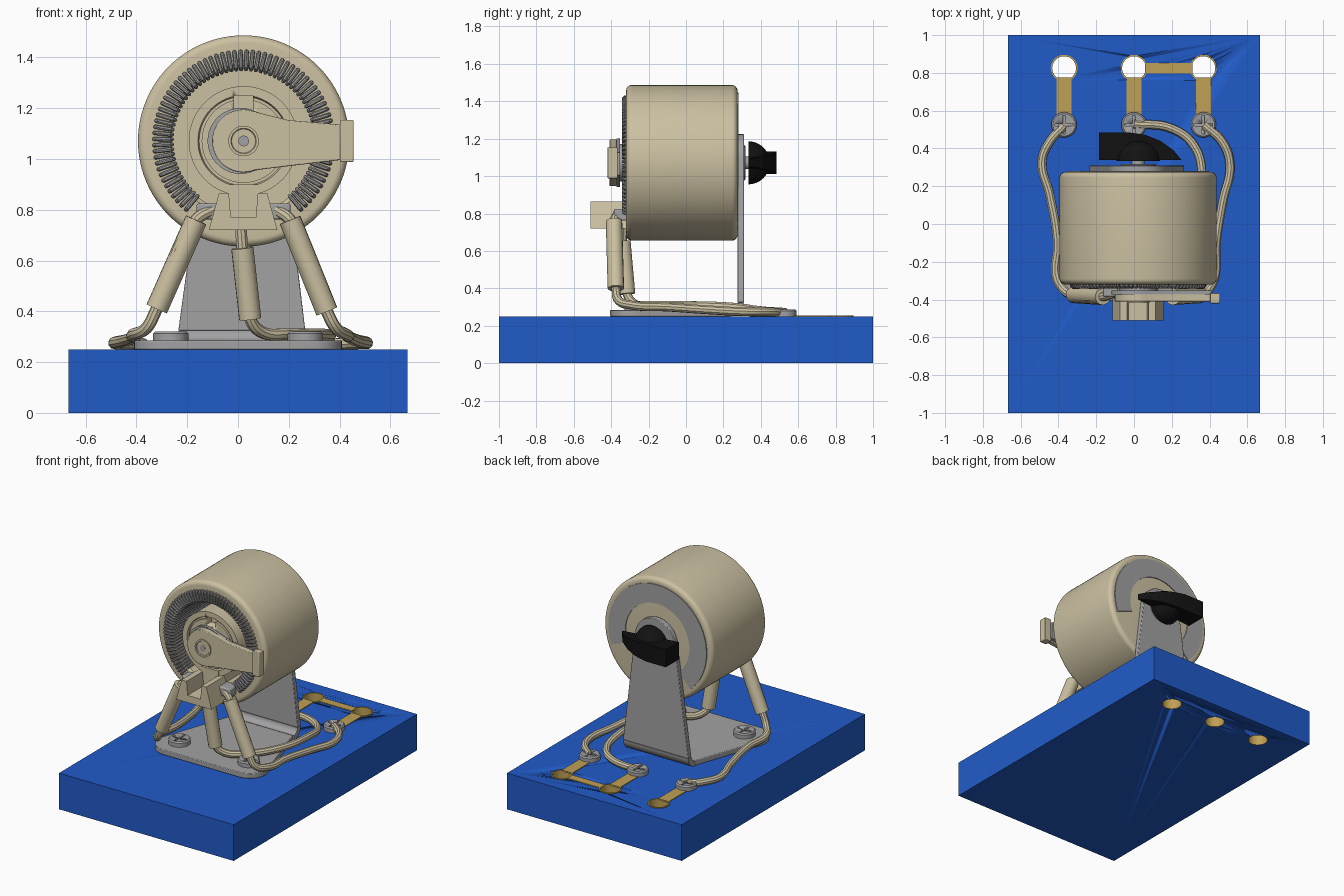
import bpy, bmesh
from math import cos, sin, pi, radians

if "Cube" in bpy.data.objects:
    bpy.data.objects.remove(bpy.data.objects["Cube"])

CX, CZ = 0.022, 1.071          # drum axis


def mat(name, rgb):
    m = bpy.data.materials.new(name)
    m.diffuse_color = (*rgb, 1)
    m.use_nodes = True
    m.node_tree.nodes["Principled BSDF"].inputs["Base Color"].default_value = m.diffuse_color
    return m


BLUE = mat("blue", (0.015, 0.105, 0.58))
CREAM = mat("cream", (0.60, 0.53, 0.36))
BRASS = mat("brass", (0.52, 0.35, 0.09))
BLACK = mat("black", (0.006, 0.006, 0.006))
GREY = mat("grey", (0.36, 0.36, 0.37))


def finish(ob, m):
    ob.data.materials.clear()
    ob.data.materials.append(m)
    bpy.ops.object.select_all(action='DESELECT')
    ob.select_set(True)
    bpy.context.view_layer.objects.active = ob
    bpy.ops.object.shade_smooth_by_angle(angle=radians(35))
    return ob


def from_bmesh(name, bm, m):
    bmesh.ops.remove_doubles(bm, verts=bm.verts, dist=1e-5)
    bmesh.ops.recalc_face_normals(bm, faces=bm.faces)
    me = bpy.data.meshes.new(name)
    bm.to_mesh(me)
    bm.free()
    ob = bpy.data.objects.new(name, me)
    bpy.context.collection.objects.link(ob)
    return finish(ob, m)


def lathe(name, prof, m, axis='Y', c=(CX, CZ), n=64, a0=0, a1=360):
    """Turn a closed (radius, height) profile round the y or z axis."""
    bm = bmesh.new()
    full = a1 - a0 == 360
    rings = []
    for i in range(n if full else n + 1):
        a = radians(a0 + (a1 - a0) * i / n)
        ring = []
        for r, h in prof:
            u, v = c[0] + r * cos(a), c[1] + r * sin(a)
            ring.append(bm.verts.new((u, h, v) if axis == 'Y' else (u, v, h)))
        rings.append(ring)
    k = len(prof)
    for i in range(n):
        p, q = rings[i], rings[(i + 1) % len(rings)]
        for j in range(k):
            bm.faces.new((p[j], p[(j + 1) % k], q[(j + 1) % k], q[j]))
    if not full:
        bm.faces.new(rings[0])
        bm.faces.new(rings[-1])
    return from_bmesh(name, bm, m)


def disc(name, r, h0, h1, m, axis='Y', c=(CX, CZ), b=0.006, n=48):
    return lathe(name, [(0, h0), (r, h0), (r, h1 - b), (r - b, h1), (0, h1)], m, axis, c, n)


def prism(name, pts, h0, h1, m, plane='XZ', bevel=0.0):
    """Extrude an outline drawn in a plane along the remaining axis."""
    put = {'XZ': lambda u, v, h: (u, h, v), 'XY': lambda u, v, h: (u, v, h),
           'YZ': lambda u, v, h: (h, u, v)}[plane]
    bm = bmesh.new()
    lo = [bm.verts.new(put(u, v, h0)) for u, v in pts]
    hi = [bm.verts.new(put(u, v, h1)) for u, v in pts]
    bm.faces.new(lo)
    bm.faces.new(hi)
    for i in range(len(pts)):
        j = (i + 1) % len(pts)
        bm.faces.new((lo[i], lo[j], hi[j], hi[i]))
    ob = from_bmesh(name, bm, m)
    if bevel:
        b = ob.modifiers.new("bevel", 'BEVEL')
        b.width, b.segments, b.limit_method = bevel, 2, 'ANGLE'
    return ob


def box(name, x0, x1, y0, y1, z0, z1, m, bevel=0.0):
    return prism(name, [(x0, y0), (x1, y0), (x1, y1), (x0, y1)], z0, z1, m, 'XY', bevel)


def arc(cx, cy, r, a0, a1, n=12):
    return [(cx + r * cos(radians(a0 + (a1 - a0) * i / n)),
             cy + r * sin(radians(a0 + (a1 - a0) * i / n))) for i in range(n + 1)]


def tube(name, paths, r, m, smooth=True, res=3):
    cu = bpy.data.curves.new(name, 'CURVE')
    cu.dimensions, cu.bevel_depth, cu.bevel_resolution = '3D', r, res
    cu.use_fill_caps, cu.resolution_u = True, 8
    for pts in paths:
        s = cu.splines.new('BEZIER' if smooth else 'POLY')
        pl = s.bezier_points if smooth else s.points
        pl.add(len(pts) - 1)
        for p, co in zip(pl, pts):
            if smooth:
                p.co = co
                p.handle_left_type = p.handle_right_type = 'AUTO'
            else:
                p.co = (*co, 1)
    ob = bpy.data.objects.new(name, cu)
    bpy.context.collection.objects.link(ob)
    bpy.ops.object.select_all(action='DESELECT')
    ob.select_set(True)
    bpy.context.view_layer.objects.active = ob
    bpy.ops.object.convert(target='MESH')
    return finish(bpy.context.view_layer.objects.active, m)


def cut(ob, cutter):
    b = ob.modifiers.new("cut", 'BOOLEAN')
    b.operation, b.object, b.solver = 'DIFFERENCE', cutter, 'EXACT'
    bpy.context.view_layer.objects.active = ob
    bpy.ops.object.modifier_apply(modifier="cut")
    bpy.data.objects.remove(cutter)


def screw(name, x, y, z, r):
    s = disc(name, r, z, z + 0.036, GREY, 'Z', (x, y), 0.008, 32)
    w, l, t = 0.007, r * 0.72, z + 0.024
    cross = [(-l, -w), (-w, -w), (-w, -l), (w, -l), (w, -w), (l, -w),
             (l, w), (w, w), (w, l), (-w, l), (-w, w), (-l, w)]
    cut(s, prism("slot", [(x + u, y + v) for u, v in cross], t, z + 0.1, GREY, 'XY'))


# Board with plated holes, strips and terminal screws
board = box("board", -0.667, 0.667, -1, 1, 0, 0.25, BLUE)
for i, x in enumerate((-0.37, 0.0, 0.367)):
    cut(board, disc("hole", 0.066, -0.1, 0.4, BLUE, 'Z', (x, 0.825)))
    lathe(f"hole_lining_{i}", [(0.063, 0), (0.067, 0), (0.067, 0.25), (0.071, 0.25),
                               (0.071, 0.255), (0.063, 0.255)], BRASS, 'Z', (x, 0.825), 40)
    box(f"strip_{i}", x - 0.04, x + 0.04, 0.54, 0.775, 0.245, 0.255, BRASS)
    screw(f"terminal_screw_{i}", x, 0.525, 0.25, 0.067)
box("link_strip", 0.058, 0.31, 0.797, 0.853, 0.245, 0.255, BRASS)

# Bent metal bracket: foot, bend and upright
foot = ([(0.255, 0.235), (-0.235, 0.235)] + arc(-0.29, -0.285, 0.12, 165, 270, 8)
        + arc(0.29, -0.285, 0.12, 270, 375, 8))
prism("bracket_foot", foot, 0.25, 0.285, GREY, 'XY', 0.004)
prism("bracket_bend", arc(0.235, 0.325, 0.075, 270, 360, 8) + arc(0.235, 0.325, 0.04, 360, 270, 8),
      -0.235, 0.262, GREY, 'YZ')
prism("bracket_upright", [(-0.235, 0.325), (0.265, 0.325)] + arc(CX, CZ, 0.153, 5, 175, 24),
      0.275, 0.31, GREY, 'XZ', 0.004)
for i, x in enumerate((-0.265, 0.265)):
    screw(f"foot_screw_{i}", x, -0.26, 0.284, 0.07)

# Drum, open at the front
R = 0.416
outer = arc(R - 0.03, 0.245, 0.03, 90, 0, 6) + arc(R - 0.03, -0.29, 0.03, 0, -90, 6)
lathe("drum", [(0, 0.275)] + outer + [(0.3, -0.32), (0.285, -0.305), (0.285, 0.1), (0, 0.1)],
      CREAM, n=96)
lathe("back_plate", [(0.245, 0.27), (0.375, 0.27), (0.375, 0.281), (0.245, 0.281)], GREY,
      a0=-20, a1=228)

# Resistance wire wound on the ring
turns = []
for i in range(72):
    a = radians(-50 + 280 * i / 71)
    turns.append([(CX + r * cos(a), y, CZ + r * sin(a)) for r, y in
                  ((0.352, -0.312), (0.352, -0.328), (0.345, -0.335), (0.292, -0.335),
                   (0.283, -0.325), (0.283, 0.1))])
tube("winding", turns, 0.0085, GREY, False, 2)

# Centre hub with ring, notch and stem
hub = lathe("hub", [(0, 0.11), (0.216, 0.11), (0.216, -0.33), (0.18, -0.33), (0.175, -0.315),
                    (0.165, -0.315), (0.165, -0.33), (0, -0.33)], CREAM)
cut(hub, box("notch", CX - 0.037, CX + 0.037, -0.5, -0.27, 1.19, 1.25, CREAM))
box("stem", CX - 0.065, CX + 0.065, -0.335, 0.1, 0.76, 0.9, CREAM)
prism("terminal_block", [(-0.115, 0.72), (0.155, 0.72), (0.115, 0.865), (0.078, 0.865),
                         (0.07, 0.77), (-0.028, 0.77), (-0.036, 0.865), (-0.075, 0.865)],
      -0.51, -0.31, CREAM)
for i, s in enumerate((-1, 1)):
    x = CX + s * 0.125
    box(f"winding_clamp_{i}", x - 0.06, x + 0.06, -0.385, -0.29, 0.762, 0.825, GREY, 0.008)

# Wiper arm, spring plate and pin
prism("spring_plate", arc(CX - 0.012, CZ, 0.13, 65, 295, 28)
      + [(0.2, 0.985), (0.41, 1.005), (0.41, 1.125), (0.2, 1.145)], -0.372, -0.352, GREY)
prism("wiper_arm", arc(CX, CZ, 0.124, 68, 292, 28)
      + [(0.2, 0.972), (0.41, 0.997), (0.41, 1.135), (0.2, 1.153)], -0.41, -0.372, CREAM, 'XZ', 0.004)
box("wiper_tip", 0.402, 0.455, -0.42, -0.365, 0.988, 1.154, CREAM, 0.004)
disc("hub_boss", 0.1, -0.3, -0.36, GREY, b=-0.004)
lathe("arm_boss", [(0, -0.4), (0.06, -0.4), (0.06, -0.418), (0.05, -0.418), (0.047, -0.412),
                   (0, -0.412)], CREAM)
disc("pin", 0.018, -0.4, -0.418, GREY, b=-0.003)

# Shaft, nut and pointer knob
disc("shaft", 0.034, 0.1, 0.4, GREY)
disc("nut", 0.095, 0.3, 0.318, GREY)
lathe("knob_dome", [(0, 0.333)] + [(r, 0.333 + h) for r, h in arc(0, 0, 0.115, 0, 90, 12)], BLACK)
pointer = [(-0.185, 0.34), (-0.185, 0.485), (-0.03, 0.485), (0.06, 0.472),
           (0.14, 0.44), (0.21, 0.39), (0.25, 0.34)]
knob = prism("knob_pointer", pointer, CZ - 0.06, CZ + 0.06, BLACK, 'XY')
for v in knob.data.vertices:       # taper towards the tip
    v.co.z = CZ + (v.co.z - CZ) * (1 - 0.65 * max(0, v.co.x) / 0.25)

# Leads with sleeves
leads = {
    "left": [(-0.10, -0.365, 0.80), (-0.165, -0.385, 0.76), (-0.32, -0.375, 0.41),
             (-0.36, -0.36, 0.335), (-0.41, -0.29, 0.31), (-0.405, -0.1, 0.30), (-0.445, 0.15, 0.285),
             (-0.487, 0.33, 0.275), (-0.45, 0.43, 0.274), (-0.37, 0.52, 0.27)],
    "middle": [(0.01, -0.34, 0.75), (0.017, -0.34, 0.65), (0.048, -0.315, 0.37),
               (0.09, -0.28, 0.32), (0.2, -0.2, 0.31), (0.33, 0.0, 0.309), (0.36, 0.25, 0.30),
               (0.32, 0.41, 0.28), (0.2, 0.505, 0.274), (0.0, 0.53, 0.27)],
    "right": [(0.15, -0.365, 0.80), (0.205, -0.385, 0.76), (0.35, -0.375, 0.40),
              (0.385, -0.36, 0.335), (0.425, -0.29, 0.31), (0.435, -0.1, 0.30), (0.47, 0.12, 0.285),
              (0.508, 0.31, 0.275), (0.47, 0.43, 0.274), (0.37, 0.525, 0.27)]}
for side, pts in leads.items():
    tube(f"{side}_lead", [pts], 0.024, CREAM)
    tube(f"{side}_sleeve", [pts[1:3]], 0.044, CREAM, False, 6)
